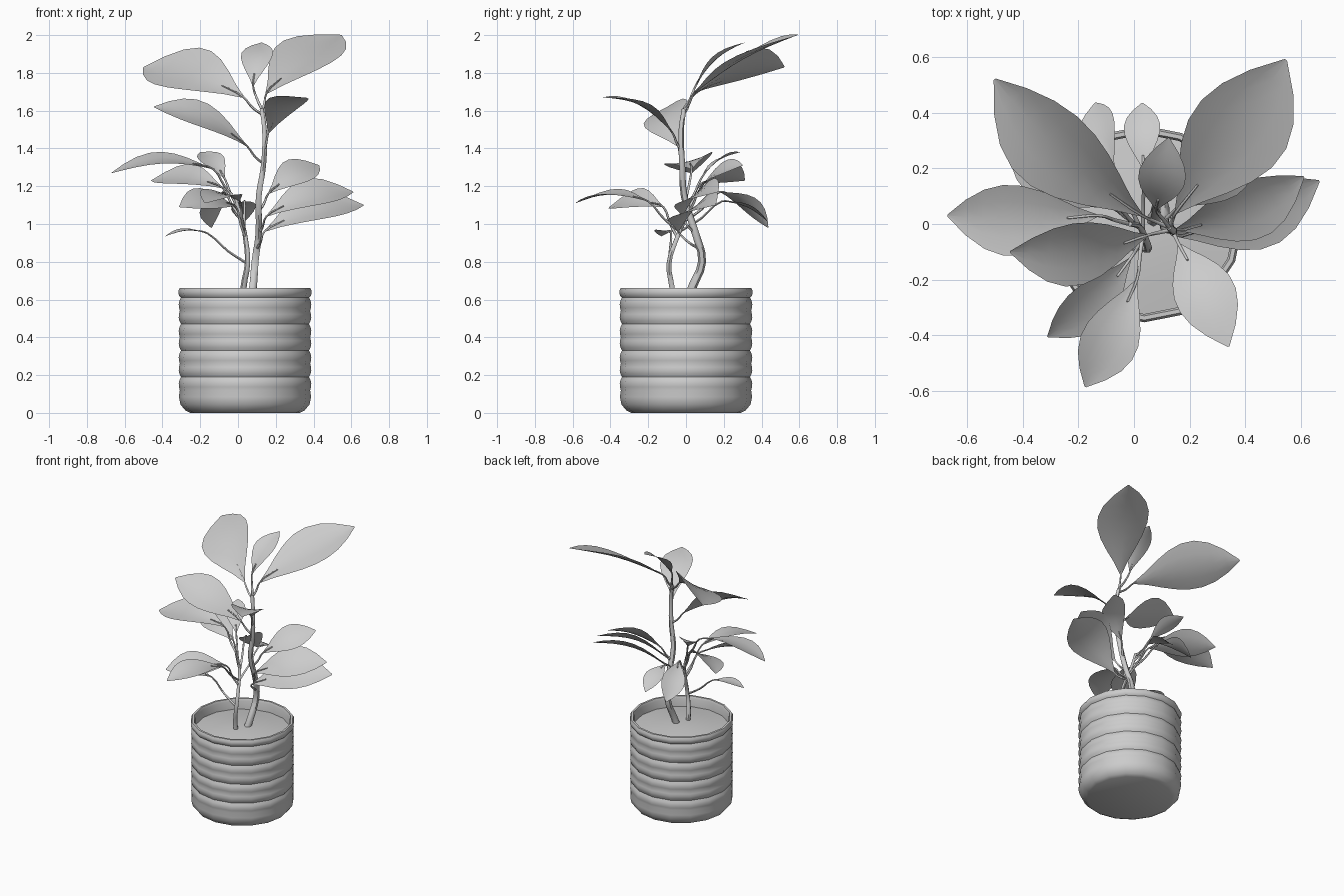
import bpy, bmesh, math
from mathutils import Vector, Matrix

cube = bpy.data.objects.get("Cube")
if cube:
    bpy.data.objects.remove(cube)

grey = bpy.data.materials.new("plain_grey")
grey.use_nodes = True
grey.diffuse_color = (.6, .6, .6, 1)
grey.node_tree.nodes["Principled BSDF"].inputs["Base Color"].default_value = grey.diffuse_color

POT_X = .037
POT_SIDES = 16


def centi(*values):
    """Vector from coordinates in hundredths of a unit."""
    return Vector(values) / 100


def finish(obj, angle):
    """Colour the object and smooth it, turning curves into meshes first."""
    bpy.ops.object.select_all(action='DESELECT')
    obj.select_set(True)
    bpy.context.view_layer.objects.active = obj
    if obj.type == 'CURVE':
        bpy.ops.object.convert(target='MESH')
        obj = bpy.context.object
    obj.data.materials.clear()
    obj.data.materials.append(grey)
    bpy.ops.object.shade_smooth_by_angle(angle=math.radians(angle))
    return obj


def add_mesh(name, bm, angle):
    mesh = bpy.data.meshes.new(name)
    bm.to_mesh(mesh)
    bm.free()
    obj = bpy.data.objects.new(name, mesh)
    bpy.context.collection.objects.link(obj)
    return finish(obj, angle)


def lathe(name, profile):
    """Spin an (r, z) profile around the pot axis."""
    bm = bmesh.new()
    verts = [bm.verts.new((r, 0, z)) for r, z in profile]
    edges = [bm.edges.new(pair) for pair in zip(verts, verts[1:])]
    bmesh.ops.spin(bm, geom=verts + edges, cent=(0, 0, 0), axis=(0, 0, 1),
                   angle=math.tau, steps=POT_SIDES, use_duplicate=False)
    bmesh.ops.remove_doubles(bm, verts=bm.verts, dist=.0005)
    bmesh.ops.recalc_face_normals(bm, faces=bm.faces)
    obj = add_mesh(name, bm, 45)
    obj.location.x = POT_X


def tube(name, points, start, end):
    """Round branch through the points, tapering from start to end radius."""
    curve = bpy.data.curves.new(name, 'CURVE')
    curve.dimensions = '3D'
    curve.bevel_depth = 1
    curve.bevel_resolution = 1
    curve.resolution_u = 3
    curve.use_fill_caps = True
    spline = curve.splines.new('BEZIER')
    spline.bezier_points.add(len(points) - 1)
    for i, (knot, position) in enumerate(zip(spline.bezier_points, points)):
        knot.co = position
        knot.handle_left_type = knot.handle_right_type = 'AUTO'
        knot.radius = start + (end - start) * i / (len(points) - 1)
    obj = bpy.data.objects.new(name, curve)
    bpy.context.collection.objects.link(obj)
    finish(obj, 60)


def point_at_height(path, z):
    """Point where a rising path reaches height z, or its top."""
    for low, high in zip(path, path[1:]):
        if low.z <= z <= high.z:
            return low.lerp(high, (z - low.z) / (high.z - low.z))
    return path[-1]


def leaf(name, stem, drop, base, tip, roll, arch):
    """Arched, cupped blade with a stalk; positive roll lifts its right edge."""
    length = (tip - base).length
    along = (tip - base).normalized()
    side = along.cross(Vector((0, 0, 1))).normalized()
    side = Matrix.Rotation(math.radians(-roll), 3, along) @ side
    normal = side.cross(along)
    half_width = length * .245

    def spine(t):
        return base.lerp(tip, t) + normal * length * arch * math.sin(math.pi * t)

    # Rows across the blade, widest beyond the middle
    bm = bmesh.new()
    rows = []
    steps = 8
    for i in range(steps + 1):
        t = i / steps
        reach = half_width * max(.03, math.sin(math.pi * t ** 1.25) ** .9)
        rows.append([bm.verts.new(spine(t) + side * s * reach + normal * .15 * reach * s * s)
                     for s in (-1, -.5, 0, .5, 1)])
    for row, following in zip(rows, rows[1:]):
        for i in range(len(row) - 1):
            bm.faces.new((row[i], row[i + 1], following[i + 1], following[i]))
    add_mesh(name, bm, 80)

    # Stalk from the stem into the start of the midrib
    root = point_at_height(stem, base.z - drop)
    bend = root.lerp(base, .5) - Vector((0, 0, .012))
    tube(name + "_stalk", [root, bend, base, spine(.2) + normal * .004], .008, .004)


# Pot: rounded foot, ribs with every second groove deeper, rolled rim, inner wall
FOOT, RIB, RIBS = .12, .07, 7
profile = [(0, 0), (.29, 0), (.315, .012), (.342, .045), (.35, .085)]
for i in range(RIBS * 4 + 1):
    groove = 1 - abs(math.sin(math.pi * i / 4))
    depth = .012 if round(i / 4) % 2 else .006
    profile.append((.351 - depth * groove, FOOT + RIB * i / 4))
profile += [(.35, .622), (.353, .645), (.345, .661), (.33, .661), (.323, .645), (.323, .54)]
lathe("pot", profile)

# Domed soil
lathe("soil", [(0, .615), (.1, .612), (.22, .6), (.325, .585)])

# Two bending stems
tall_stem = [centi(6, 0, 56), centi(8, 3.5, 67), centi(9, 8.5, 80), centi(11, 5, 95),
             centi(11, -1, 115), centi(13.5, -2, 131), centi(14, -2.5, 150),
             centi(12.5, -1, 161)]
short_stem = [centi(3, -6, 56), centi(3, -7.5, 67), centi(5, -9, 79),
              centi(4, -5, 92), centi(2, -1, 102), centi(-1.5, 0, 115)]
tube("tall_stem", tall_stem, .025, .012)
tube("short_stem", short_stem, .018, .009)

# Leaves of the tall stem: name, blade base, tip, roll, arch
for name, base, tip, roll, arch in [
    ("top_right_leaf", (15, 4, 169), (54.5, 59, 200), -14, .04),
    ("top_left_leaf", (3, 3, 167), (-50, 52, 183), 34, .08),
    ("top_middle_leaf", (8, 5, 173), (12.5, 31, 196), 0, .1),
    ("high_front_leaf", (16, -7, 148), (34, -44, 167), 5, .12),
    ("high_left_leaf", (5, -4, 141), (-44.5, -10, 162), 32, .1),
    ("right_lower_leaf", (14, -4, 96), (66.5, 15.5, 110), -30, .1),
    ("right_upper_leaf", (15, -2, 104), (61, 17, 117), -32, .11),
    ("right_back_leaf", (16, 6, 116), (43, 30, 131), -35, .1),
]:
    leaf(name, tall_stem, .09, centi(*base), centi(*tip), roll, arch)

# Leaves of the short stem
for name, base, tip, roll, arch in [
    ("far_left_leaf", (-13, 3, 129), (-67, 3, 127), 14, .1),
    ("left_back_leaf", (-8, 6, 119), (-46, 31, 123), 28, .1),
    ("back_upper_leaf", (-7, 8, 124), (-20, 28.5, 138), 15, .1),
    ("back_hanging_leaf", (-7, 18, 117), (-14, 43.5, 98), 25, .12),
    ("back_small_leaf", (3.5, 19, 112), (3, 43.5, 101), 5, .1),
    ("front_left_leaf", (-1, -12, 109), (-31, -40.5, 109), 32, .1),
    ("front_leaf", (1, -20, 112), (-17.5, -58.5, 111), 8, .1),
    ("low_left_leaf", (-16, -8, 95), (-38.5, -13, 93.5), 4, .1),
]:
    leaf(name, short_stem, .16, centi(*base), centi(*tip), roll, arch)
